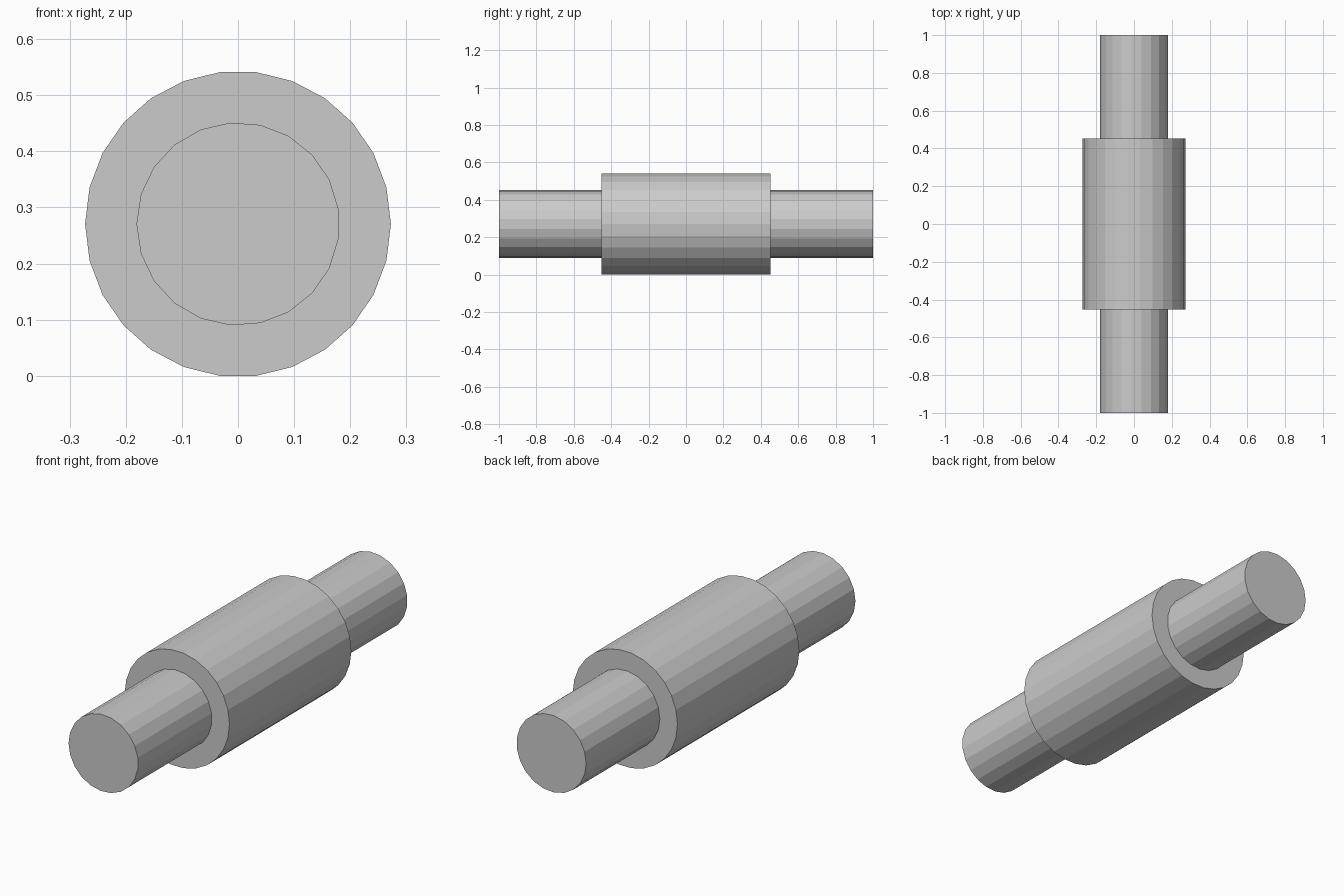
import bpy
import bmesh
from math import cos, sin, pi, tau

cube = bpy.data.objects.get("Cube")
if cube:
    bpy.data.objects.remove(cube, do_unlink=True)

# Plain grey metal
GREY = (0.6, 0.6, 0.6, 1.0)
grey = bpy.data.materials.new("grey_metal")
grey.use_nodes = True
grey.diffuse_color = GREY
grey.node_tree.nodes["Principled BSDF"].inputs["Base Color"].default_value = GREY

COLLAR_SIDES = 26
COLLAR_RADIUS = 0.2725
AXIS_Z = COLLAR_RADIUS * cos(pi / COLLAR_SIDES)  # collar rests on a flat facet


def rod(name, radius, length, sides):
    """Flat-faced closed cylinder along y, with a corner on the -x side."""
    bm = bmesh.new()
    ring = []
    for i in range(sides):
        a = pi + tau * i / sides
        ring.append(bm.verts.new((radius * cos(a), -length / 2, radius * sin(a))))
    cap = bm.faces.new(ring)
    result = bmesh.ops.extrude_face_region(bm, geom=[cap], use_keep_orig=True)
    moved = [v for v in result["geom"] if isinstance(v, bmesh.types.BMVert)]
    bmesh.ops.translate(bm, verts=moved, vec=(0, length, 0))
    bmesh.ops.recalc_face_normals(bm, faces=bm.faces)
    mesh = bpy.data.meshes.new(name)
    bm.to_mesh(mesh)
    bm.free()
    mesh.materials.append(grey)
    obj = bpy.data.objects.new(name, mesh)
    obj.location.z = AXIS_Z
    bpy.context.collection.objects.link(obj)
    return obj


# Thin shaft running through a thicker central collar
rod("shaft", 0.181, 2.0, 21)
rod("collar", COLLAR_RADIUS, 0.905, COLLAR_SIDES)
